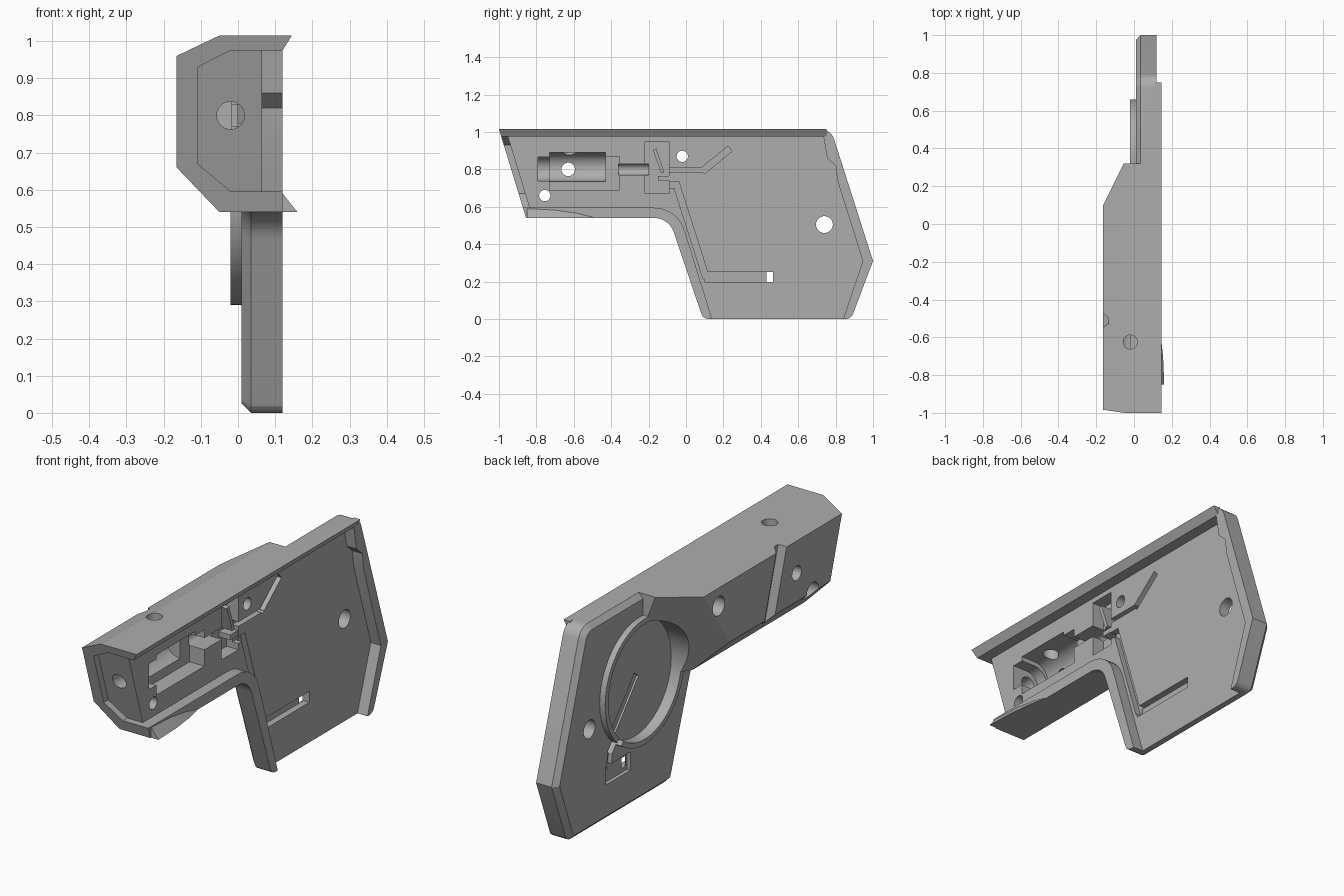
import bpy, bmesh, math
from mathutils import Matrix, Vector

if "Cube" in bpy.data.objects:
    bpy.data.objects.remove(bpy.data.objects["Cube"], do_unlink=True)

GREY = (0.42, 0.42, 0.42, 1)
mat = bpy.data.materials.new("matte grey")
mat.use_nodes = True
mat.diffuse_color = GREY
mat.node_tree.nodes["Principled BSDF"].inputs["Base Color"].default_value = GREY


def finish(name, bm):
    bmesh.ops.recalc_face_normals(bm, faces=bm.faces)
    me = bpy.data.meshes.new(name)
    bm.to_mesh(me)
    bm.free()
    me.materials.append(mat)
    ob = bpy.data.objects.new(name, me)
    bpy.context.scene.collection.objects.link(ob)
    return ob


def loft(rings):
    """Closed solid through rings of equal point count."""
    bm = bmesh.new()
    vs = [[bm.verts.new(p) for p in r] for r in rings]
    n = len(vs[0])
    for a, b in zip(vs, vs[1:]):
        for i in range(n):
            j = (i + 1) % n
            bm.faces.new((a[i], a[j], b[j], b[i]))
    bm.faces.new(vs[0])
    bm.faces.new(vs[-1])
    return bm


def prism(pts, x0, x1):
    """Side outline (y, z) extruded along x."""
    return loft([[(x, y, z) for y, z in pts] for x in (x0, x1)])


def box(y0, y1, z0, z1, x0, x1):
    return prism([(y0, z0), (y1, z0), (y1, z1), (y0, z1)], x0, x1)


def bar(p, q, w, x0, x1):
    """Straight strip of width w between two side points."""
    p, q = Vector(p), Vector(q)
    d = (q - p).normalized() * w / 2
    n = Vector((-d.y, d.x))
    return prism([p - d + n, p - d - n, q + d - n, q + d + n], x0, x1)


def cyl(axis, c, r, a, b, seg=40):
    """Cylinder along x, y or z from a to b; c holds the other two coordinates."""
    m = (a + b) / 2
    loc, rot = {
        "x": ((m, *c), Matrix.Rotation(math.pi / 2, 4, "Y")),
        "y": ((c[0], m, c[1]), Matrix.Rotation(math.pi / 2, 4, "X")),
        "z": ((*c, m), Matrix()),
    }[axis]
    bm = bmesh.new()
    bmesh.ops.create_cone(bm, cap_ends=True, segments=seg, radius1=r, radius2=r,
                          depth=b - a, matrix=Matrix.Translation(loc) @ rot)
    return bm


def combine(target, bm, op="DIFFERENCE"):
    tool = finish("tool", bm)
    tool.hide_render = True
    mod = target.modifiers.new("bool", "BOOLEAN")
    mod.operation, mod.solver, mod.object = op, "EXACT", tool
    dg = bpy.context.evaluated_depsgraph_get()
    me = bpy.data.meshes.new_from_object(target.evaluated_get(dg))
    target.modifiers.clear()
    target.data = me
    bpy.data.objects.remove(tool, do_unlink=True)


def arc(c, r, a0, a1, n=6):
    return [(c[0] + r * math.cos(math.radians(a0 + (a1 - a0) * i / n)),
             c[1] + r * math.sin(math.radians(a0 + (a1 - a0) * i / n))) for i in range(n + 1)]


def front_y(z):
    return -1 + 0.305 * (1.015 - z)


# Grip plate with chamfered outer edge
outline = ([(front_y(0.54), 0.54), (-0.17, 0.54)] + arc((-0.17, 0.43), 0.11, 80, 18)
           + arc((0.12, 0.04), 0.04, 197, 270, 4) + arc((0.855, 0.04), 0.04, 270, 337, 4)
           + [(1.0, 0.31)] + arc((0.72, 0.94), 0.075, 18, 90) + [(-1, 1.015)])
bm = prism(outline, 0.035, 0.12)
cap = min(bm.faces, key=lambda f: f.calc_center_median().x)
bmesh.ops.recalc_face_normals(bm, faces=bm.faces)
bmesh.ops.inset_region(bm, faces=[cap], thickness=0.025, use_even_offset=True)
for v in cap.verts:
    v.co.x = 0.01
body = finish("shell_half", bm)

# Barrel housing: chamfered section, slanted muzzle, tapered rear
section = [(0.06, 1.015), (-0.05, 1.015), (-0.165, 0.96), (-0.165, 0.66), (-0.05, 0.54), (0.06, 0.54)]
bm = loft([[(x, front_y(z), z) for x, z in section], [(x, 0.32, z) for x, z in section]])
bmesh.ops.recalc_face_normals(bm, faces=bm.faces)
bmesh.ops.bisect_plane(bm, geom=bm.verts[:] + bm.edges[:] + bm.faces[:], clear_outer=True,
                       plane_co=(-0.05, 0.32, 1.0), plane_no=Vector((-1.45, 0.84, -0.55)).normalized())
bmesh.ops.holes_fill(bm, edges=[e for e in bm.edges if e.is_boundary])
combine(body, bm, "UNION")

# Interior floor, open at the muzzle and grip base
inside = ([(-1.1, 0.975), (0.735, 0.975), (0.755, 0.86), (0.8, 0.82), (0.81, 0.74), (0.945, 0.31),
           (0.82, -0.06), (0.158, -0.06)] + arc((-0.17, 0.425), 0.17, 18, 90) + [(-1.1, 0.595)])
combine(body, prism(inside, 0.065, 0.3))

# Overhanging top lip and flared lower lip
lip = [(0.11, 0.975), (0.12, 0.975), (0.145, 1.015), (0.11, 1.015)]
combine(body, loft([[(x, front_y(z), z) for x, z in lip], [(x, 0.75, z) for x, z in lip]]), "UNION")
combine(body, loft([[(0.11, y, 0.54), (0.12 + 0.04 * k, y, 0.54), (0.12, y, 0.54 + 0.05 * k), (0.11, y, 0.54 + 0.05 * k)]
                    for y, k in ((-0.85, 1), (-0.7, 0.85), (-0.58, 0.5), (-0.5, 0.1))]), "UNION")

# Raised ring on the outside with a recessed disc
HUB = (0.35, 0.6)
combine(body, cyl("x", HUB, 0.31, -0.02, 0.03, 64), "UNION")
combine(body, cyl("x", HUB, 0.285, -0.4, 0.035, 64))

# Recessed muzzle face
muzzle = [(0.3, 0.975), (-0.02, 0.975), (-0.108, 0.93), (-0.108, 0.67), (-0.02, 0.595), (0.3, 0.595)]
combine(body, loft([[(x, front_y(z) + d, z) for x, z in muzzle] for d in (-0.1, 0.035)]))

# Slanted groove across the outer barrel side
groove = ((-0.2, -0.01), (-0.135, 0.05), (-0.135, 0.08), (-0.2, 0.13))
combine(body, loft([[(x, y + s, z) for x, y in groove] for z, s in ((1.05, -0.6), (0.5, -0.435))]))

cuts = [
    # Motor-like pocket: bored chamber, open side, lower tray, neck and rod channel
    cyl("y", (-0.015, 0.812), 0.077, -0.73, -0.43),
    box(-0.73, -0.43, 0.735, 0.889, -0.015, 0.2),
    box(-0.731, -0.355, 0.69, 0.74, -0.016, 0.2),
    box(-0.435, -0.355, 0.69, 0.87, -0.016, 0.2),
    cyl("y", (-0.015, 0.803), 0.064, -0.79, -0.72),
    box(-0.79, -0.72, 0.739, 0.867, -0.014, 0.2),
    cyl("y", (-0.02, 0.8), 0.037, -1.1, -0.78),
    cyl("y", (-0.015, 0.8), 0.029, -0.36, -0.2),
    box(-0.36, -0.2, 0.771, 0.829, -0.015, 0.2),
    # Spring recess and its angled arm
    box(-0.22, -0.09, 0.67, 0.95, 0.0, 0.2),
    bar((-0.1, 0.796), (0.1, 0.796), 0.022, 0.03, 0.2),
    bar((0.1, 0.8), (0.222, 0.9), 0.035, 0.031, 0.2),
    # Wire channel down the grip
    box(-0.1, -0.04, 0.7, 0.735, 0.032, 0.2),
    bar((-0.05, 0.715), (0.103, 0.235), 0.034, 0.034, 0.2),
    box(0.1, 0.465, 0.198, 0.252, 0.033, 0.2),
    box(0.43, 0.464, 0.199, 0.251, -0.1, 0.2),
    # Outer slot, link and pocket
    bar(HUB, (0.57, 0.34), 0.04, -0.1, 0.045),
    bar((0.578, 0.33), (0.59, 0.25), 0.035, -0.1, 0.03),
    box(0.42, 0.61, 0.18, 0.27, -0.1, 0.029),
    # Top port and side through-holes
    cyl("z", (-0.02, -0.625), 0.037, 0.8, 1.1),
]
for y, z, r in ((-0.63, 0.8, 0.036), (-0.755, 0.66, 0.03), (-0.02, 0.87, 0.03), (0.74, 0.505, 0.045)):
    cuts.append(cyl("x", (y, z), r, -0.4, 0.4))
for y, z in ((-0.755, 0.66), (-0.02, 0.87)):
    cuts.append(cyl("x", (y, z), 0.047, -0.4, -0.09))
for c in cuts:
    combine(body, c)

# Spring blades standing in the recess
blades = [finish("spring_blade", bar((-0.165, 0.9), (-0.128, 0.79), 0.018, -0.005, 0.063)),
          finish("spring_stop", box(-0.15, -0.085, 0.74, 0.765, -0.005, 0.063))]

for ob in [body] + blades:
    bpy.ops.object.select_all(action="DESELECT")
    ob.select_set(True)
    bpy.context.view_layer.objects.active = ob
    bpy.ops.object.shade_smooth_by_angle(angle=math.radians(18))
